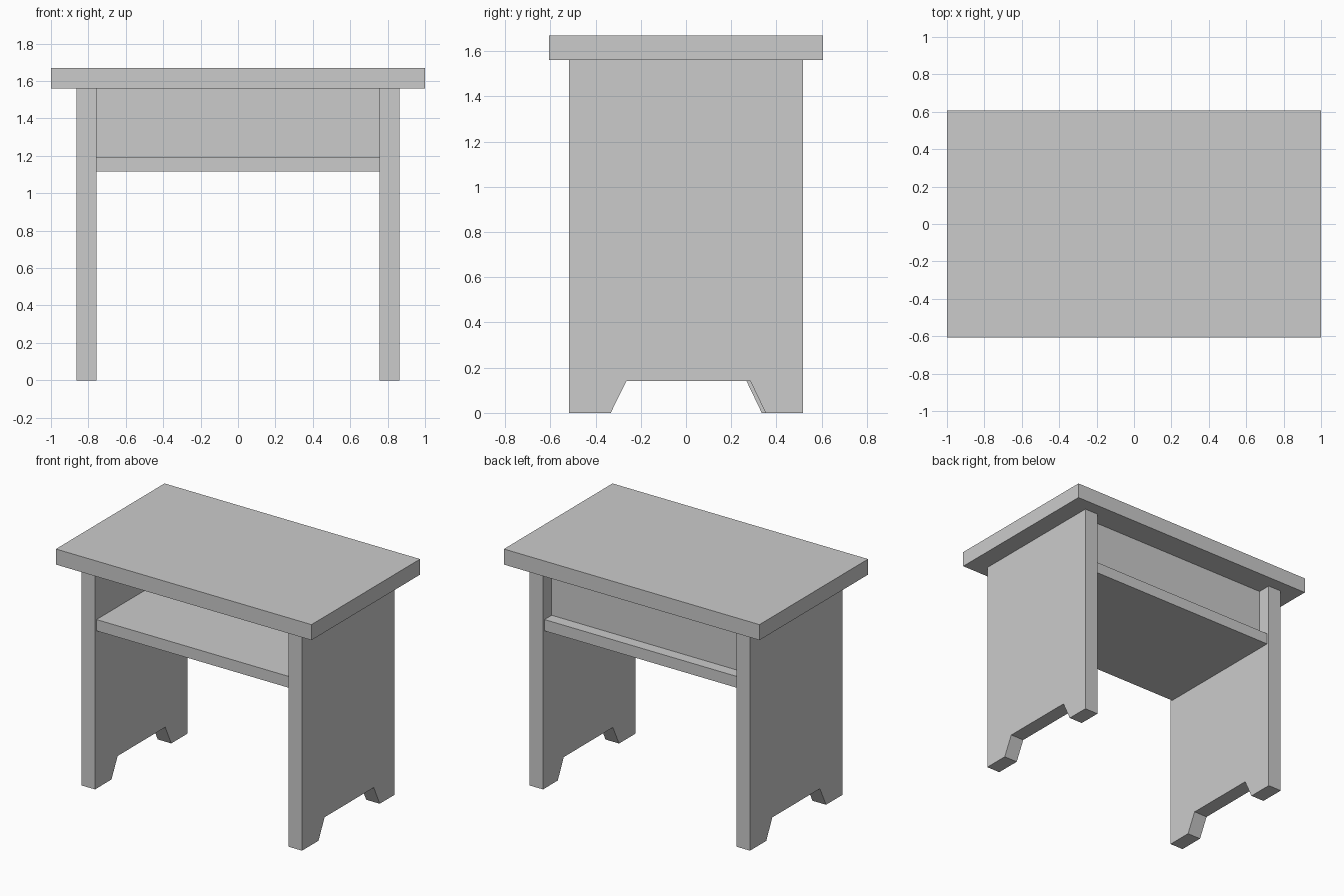
import bpy
import bmesh

cube = bpy.data.objects.get("Cube")
if cube:
    bpy.data.objects.remove(cube, do_unlink=True)

grey = bpy.data.materials.new("plain_grey")
grey.use_nodes = True
COLOUR = (0.6, 0.6, 0.6, 1.0)
grey.diffuse_color = COLOUR
grey.node_tree.nodes["Principled BSDF"].inputs["Base Color"].default_value = COLOUR


def extruded(name, profile, x0, x1):
    """Extrude a closed (y, z) profile along x."""
    bm = bmesh.new()
    face = bm.faces.new([bm.verts.new((x0, y, z)) for y, z in profile])
    result = bmesh.ops.extrude_face_region(bm, geom=[face])
    verts = [g for g in result["geom"] if isinstance(g, bmesh.types.BMVert)]
    bmesh.ops.translate(bm, verts=verts, vec=(x1 - x0, 0, 0))
    bmesh.ops.recalc_face_normals(bm, faces=bm.faces)
    mesh = bpy.data.meshes.new(name)
    bm.to_mesh(mesh)
    bm.free()
    mesh.materials.append(grey)
    obj = bpy.data.objects.new(name, mesh)
    bpy.context.collection.objects.link(obj)
    return obj


def board(name, half_x, y0, y1, z0, z1):
    """Rectangular board centred on x = 0."""
    return extruded(name, [(y0, z0), (y1, z0), (y1, z1), (y0, z1)], -half_x, half_x)


INNER, OUTER = 0.757, 0.863
DEPTH, UNDERSIDE = 0.517, 1.56

# Side panels with a trapezoid foot cutout; the left one is cut slightly wider
for name, side, shift in (("left_side_panel", 1, 0.017), ("right_side_panel", -1, 0.0)):
    profile = [(-DEPTH, 0), (-0.333, 0), (-0.264, 0.14), (0.268 + shift, 0.14),
               (0.335 + shift, 0), (DEPTH, 0), (DEPTH, UNDERSIDE), (-DEPTH, UNDERSIDE)]
    extruded(name, profile, side * INNER, side * OUTER)

# Top, shelf and the back panel standing on the shelf
board("table_top", 1.0, -0.607, 0.607, UNDERSIDE, 1.67)
board("shelf", INNER, -0.5, 0.5, 1.115, 1.195)
board("back_panel", INNER, 0.34, 0.42, 1.195, UNDERSIDE)
